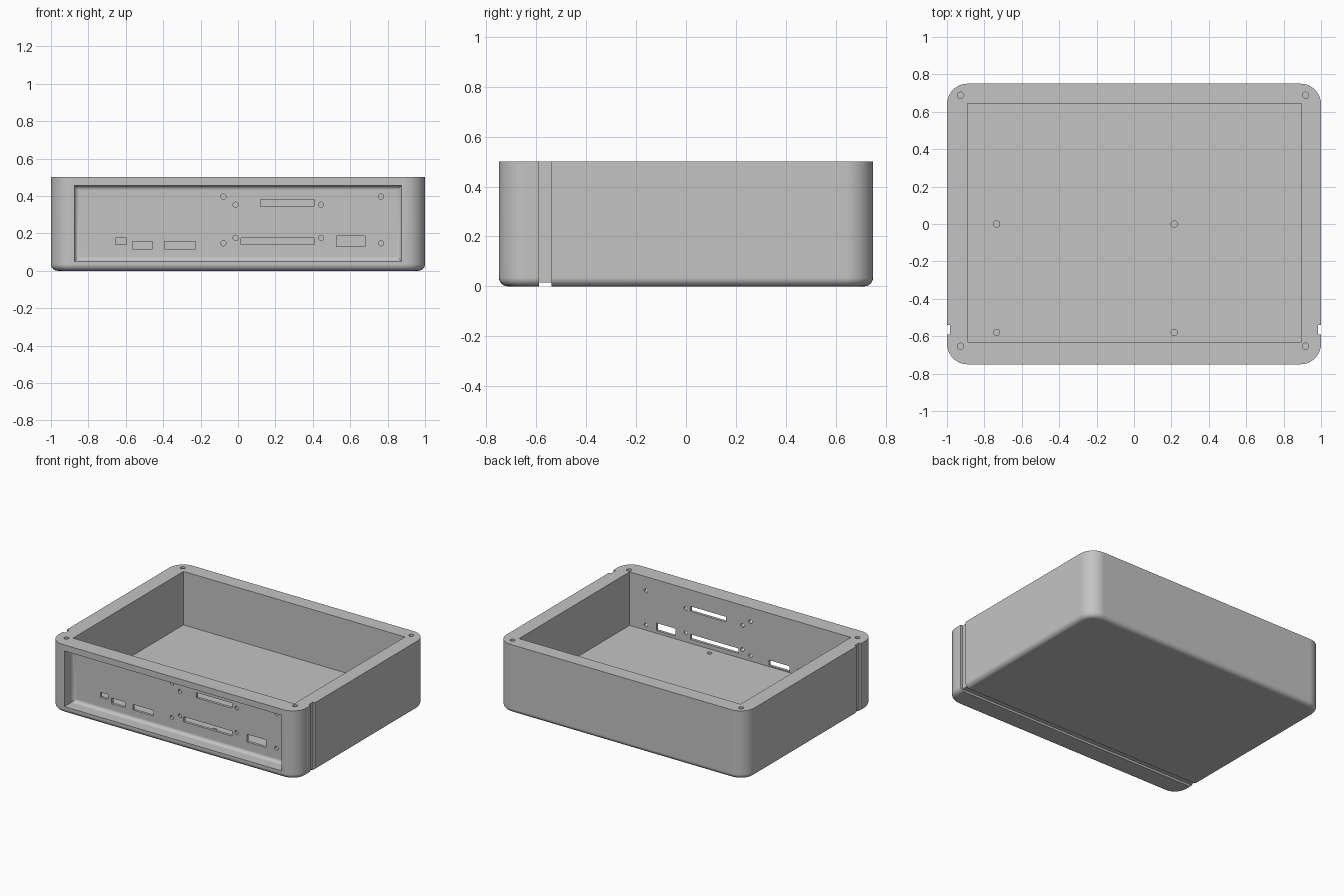
import bpy
import bmesh
import math
from mathutils import Matrix, Vector

default = bpy.data.objects.get("Cube")
if default:
    bpy.data.objects.remove(default, do_unlink=True)

grey = bpy.data.materials.new("light grey")
grey.use_nodes = True
colour = (0.55, 0.55, 0.55, 1)
grey.diffuse_color = colour
grey.node_tree.nodes["Principled BSDF"].inputs["Base Color"].default_value = colour


def bevel(bm, test, radius, segments):
    """Round every edge whose two end points pass the test."""
    edges = [e for e in bm.edges if test(e.verts[0].co, e.verts[1].co)]
    bmesh.ops.bevel(bm, geom=edges, offset=radius, offset_type='OFFSET',
                    segments=segments, profile=0.5, affect='EDGES', clamp_overlap=True)


def block(low, high):
    """Mesh of a box between two opposite corners."""
    low, high = Vector(low), Vector(high)
    bm = bmesh.new()
    bmesh.ops.create_cube(bm, size=1)
    for v in bm.verts:
        v.co = (low + high) / 2 + v.co * (high - low)
    return bm


def rod(centre, radius, length, along_y=False):
    """Mesh of a round pin, upright or running front to back."""
    turn = Matrix.Rotation(math.pi / 2, 4, 'X') if along_y else Matrix()
    bm = bmesh.new()
    bmesh.ops.create_cone(bm, cap_ends=True, segments=24, radius1=radius, radius2=radius,
                          depth=length, matrix=Matrix.Translation(centre) @ turn)
    return bm


def add(name, bm):
    bmesh.ops.recalc_face_normals(bm, faces=bm.faces)
    mesh = bpy.data.meshes.new(name)
    bm.to_mesh(mesh)
    bm.free()
    mesh.materials.append(grey)
    obj = bpy.data.objects.new(name, mesh)
    bpy.context.collection.objects.link(obj)
    return obj


# Outer shell: rounded upright corners, then a softened bottom edge
W, D, H = 1.0, 0.75, 0.5
bm = block((-W, -D, 0), (W, D, H))
bevel(bm, lambda a, b: abs(a.z - b.z) > 0.1, 0.11, 10)
bevel(bm, lambda a, b: max(a.z, b.z) < 0.001, 0.035, 6)
case = add("case_body", bm)
bpy.context.view_layer.objects.active = case
case.select_set(True)


def cut(bm):
    """Subtract a mesh from the case."""
    tool = add("cutter", bm)
    tool.hide_render = True
    mod = case.modifiers.new("cut", 'BOOLEAN')
    mod.operation = 'DIFFERENCE'
    mod.solver = 'EXACT'
    mod.object = tool
    bpy.ops.object.modifier_apply(modifier=mod.name)
    mesh = tool.data
    bpy.data.objects.remove(tool, do_unlink=True)
    bpy.data.meshes.remove(mesh)


# Open interior
FLOOR = 0.11
cut(block((-0.89, -0.63, FLOOR), (0.896, 0.643, 0.7)))

# Recessed front panel with a rounded inner rim
PANEL = -0.65
bm = block((-0.875, -0.9, 0.05), (0.875, PANEL, 0.455))
bevel(bm, lambda a, b: min(a.y, b.y) > PANEL - 0.001, 0.025, 6)
cut(bm)

# Groove running down both sides and across the underside
for side in (-1, 1):
    inner, outer = sorted((side * 0.983, side * 1.1))
    cut(block((inner, -0.59, -0.1), (outer, -0.54, 0.6)))
cut(block((-1.1, -0.59, -0.1), (1.1, -0.54, 0.015)))

# Connector slots: left, right, bottom, top
slots = [(-0.655, -0.595, 0.14, 0.175), (-0.565, -0.457, 0.117, 0.157),
         (-0.393, -0.227, 0.117, 0.157), (0.016, 0.406, 0.14, 0.176),
         (0.12, 0.406, 0.343, 0.38), (0.527, 0.68, 0.13, 0.185)]
for x0, x1, z0, z1 in slots:
    cut(block((x0, -0.7, z0), (x1, -0.58, z1)))

# Screw holes through the front panel, in two rectangular groups
for xs, zs in (((-0.078, 0.765), (0.147, 0.396)), ((-0.013, 0.444), (0.176, 0.353))):
    for x in xs:
        for z in zs:
            cut(rod((x, PANEL, z), 0.014, 0.1, along_y=True))

# Blind screw holes in the rim corners and in the floor
for x in (-0.927, 0.917):
    for y in (-0.654, 0.688):
        cut(rod((x, y, H), 0.017, 0.3))
for x in (-0.735, 0.215):
    for y in (-0.58, 0):
        cut(rod((x, y, FLOOR), 0.017, 0.12))

# Smooth rounded areas while keeping flat faces and sharp edges clean
bpy.ops.object.shade_smooth_by_angle(angle=math.radians(30))
normals = case.modifiers.new("clean_shading", 'WEIGHTED_NORMAL')
normals.keep_sharp = True
